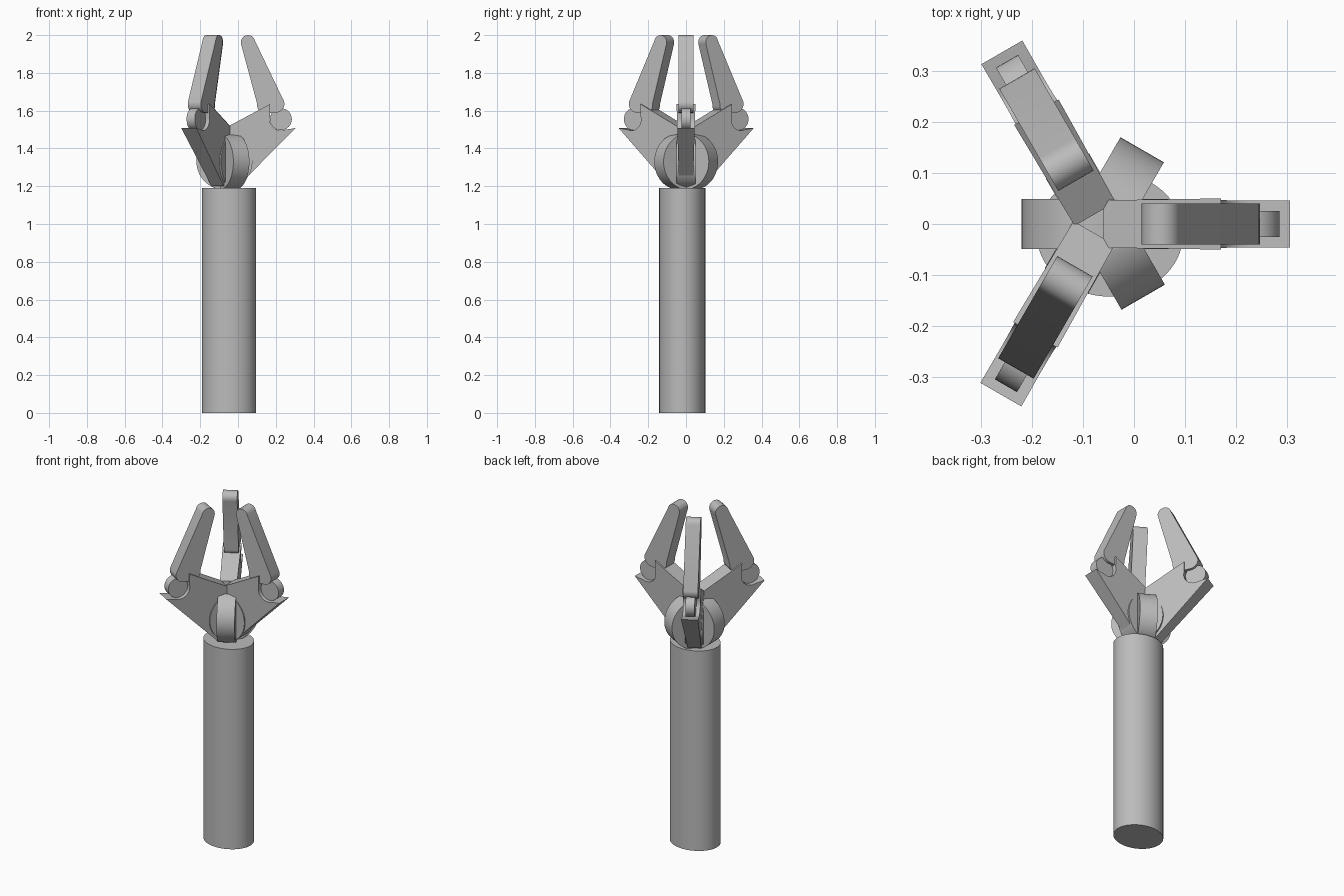
import bpy, bmesh, math
from mathutils import Matrix, Vector

cube = bpy.data.objects.get("Cube")
if cube:
    bpy.data.objects.remove(cube, do_unlink=True)

grey = bpy.data.materials.new("plain_grey")
grey.use_nodes = True
colour = (0.5, 0.5, 0.5, 1)
grey.diffuse_color = colour
grey.node_tree.nodes["Principled BSDF"].inputs["Base Color"].default_value = colour


def arc(cx, cz, r, start, end, steps):
    """Points along an arc in the side plane of a finger, angles in degrees."""
    angles = [math.radians(start + (end - start) * i / steps) for i in range(steps + 1)]
    return [(cx + r * math.cos(a), cz + r * math.sin(a)) for a in angles]


def finish(name, bm, matrix=Matrix()):
    bmesh.ops.recalc_face_normals(bm, faces=bm.faces)
    mesh = bpy.data.meshes.new(name)
    bm.to_mesh(mesh)
    bm.free()
    mesh.materials.append(grey)
    obj = bpy.data.objects.new(name, mesh)
    bpy.context.collection.objects.link(obj)
    obj.matrix_world = matrix
    bpy.ops.object.select_all(action='DESELECT')
    bpy.context.view_layer.objects.active = obj
    obj.select_set(True)
    bpy.ops.object.shade_smooth_by_angle(angle=math.radians(30))
    return obj


def plate(name, profile, half_width, matrix):
    """Extrude a side profile across the finger; half_width is a function of z."""
    bm = bmesh.new()
    sides = [[bm.verts.new((u, s * half_width(z), z)) for u, z in profile] for s in (-1, 1)]
    for side in sides:
        bm.faces.new(side)
    n = len(profile)
    for i in range(n):
        j = (i + 1) % n
        bm.faces.new((sides[0][i], sides[0][j], sides[1][j], sides[1][i]))
    return finish(name, bm, matrix)


# Handle
bm = bmesh.new()
bmesh.ops.create_cone(bm, cap_ends=True, segments=64, radius1=1, radius2=1, depth=1.19)
bmesh.ops.scale(bm, vec=(0.143, 0.122, 1), verts=bm.verts)
finish("handle", bm, Matrix.Translation((-0.047, -0.02, 0.595)))

# Lower arm: angular blade with a round socket for the knuckle
arm = [(0.04, 1.2), (0.04, 1.513), (0.27, 1.635)]
arm += arc(0.327, 1.555, 0.06, 165, 290, 12)
arm += [(0.405, 1.508), (0.1, 1.2)]

# Upper finger: rounded tip widening to a rounded heel
claw = arc(0.153, 1.962, 0.038, 10, 195, 12)
claw += arc(0.243, 1.628, 0.042, 170, 270, 6)
claw += arc(0.3, 1.636, 0.046, -80, 15, 6)

# Three fingers around the handle: name, angle, origin, hub offset
fingers = [
    ("left", 0, (-0.10, 0.0), 0.028),
    ("back", 120, (-0.056, -0.015), 0.0),
    ("front", 240, (-0.058, 0.017), 0.0),
]
for side, angle, (ox, oy), hub_u in fingers:
    m = Matrix.Translation((ox, oy, 0)) @ Matrix.Rotation(math.radians(angle), 4, 'Z')
    plate(side + "_hub_disc", arc(hub_u, 1.33, 0.148, 0, 354.375, 63), lambda z: 0.049, m)
    plate(side + "_lower_arm", arm, lambda z: 0.037 + 0.03 * (z - 1.2), m)
    plate(side + "_knuckle", arc(0.327, 1.555, 0.058, 0, 348.75, 31), lambda z: 0.025, m)
    plate(side + "_upper_finger", claw, lambda z: 0.04, m)
